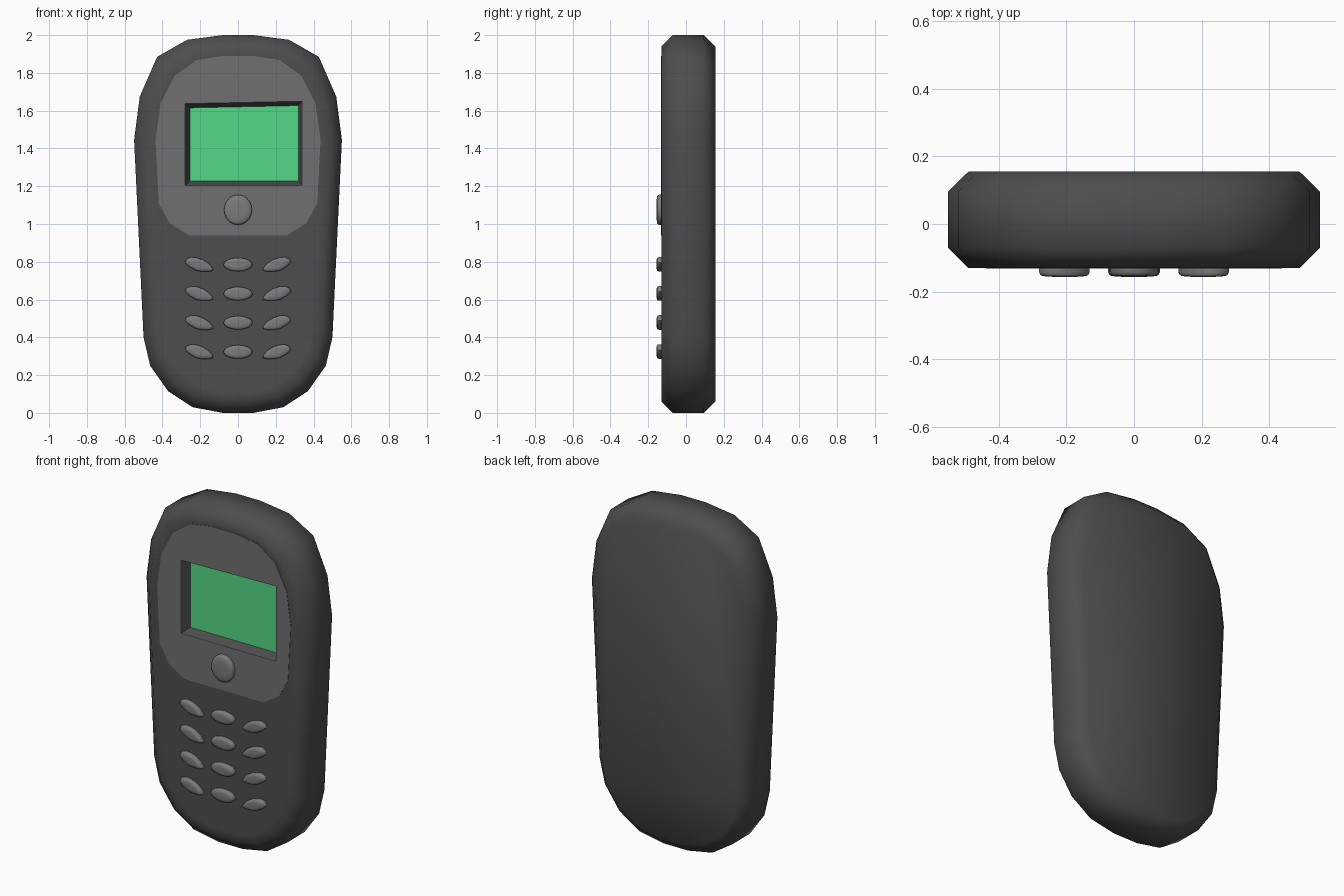
import bpy, bmesh, math
from math import radians, cos, sin, pi

if "Cube" in bpy.data.objects:
    bpy.data.objects.remove(bpy.data.objects["Cube"])


def material(name, rgb):
    m = bpy.data.materials.new(name)
    m.diffuse_color = (*rgb, 1)
    m.use_nodes = True
    m.node_tree.nodes["Principled BSDF"].inputs["Base Color"].default_value = m.diffuse_color
    return m


DARK = material("dark_grey", (0.075, 0.075, 0.075))
MID = material("mid_grey", (0.16, 0.16, 0.16))
KEY = material("key_grey", (0.2, 0.2, 0.2))
GREEN = material("screen_green", (0.09, 0.68, 0.24))


def loft(name, rings, mat=None, angle=60):
    """Skin a closed solid through rings given as (outline of x,z points, y)."""
    bm = bmesh.new()
    loops = [[bm.verts.new((x, y, z)) for x, z in pts] for pts, y in rings]
    n = len(loops[0])
    for a, b in zip(loops, loops[1:]):
        for i in range(n):
            j = (i + 1) % n
            bm.faces.new((a[i], a[j], b[j], b[i]))
    bm.faces.new(loops[0])
    bm.faces.new(loops[-1])
    bmesh.ops.recalc_face_normals(bm, faces=bm.faces)
    me = bpy.data.meshes.new(name)
    bm.to_mesh(me)
    bm.free()
    ob = bpy.data.objects.new(name, me)
    bpy.context.collection.objects.link(ob)
    if mat:
        me.materials.append(mat)
    smooth(ob, angle)
    return ob


def activate(ob):
    bpy.ops.object.select_all(action='DESELECT')
    ob.select_set(True)
    bpy.context.view_layer.objects.active = ob


def smooth(ob, angle):
    activate(ob)
    bpy.ops.object.shade_smooth_by_angle(angle=radians(angle))


def mirrored(half):
    return half + [(-x, z) for x, z in reversed(half)]


def scaled(pts, sx, sz, cx=0.0, cz=1.0):
    return [(cx + (x - cx) * sx, cz + (z - cz) * sz) for x, z in pts]


def cut(ob, cutter, angle):
    mod = ob.modifiers.new("cut", 'BOOLEAN')
    mod.object = cutter
    mod.operation = 'DIFFERENCE'
    mod.solver = 'EXACT'
    activate(ob)
    bpy.ops.object.modifier_apply(modifier=mod.name)
    smooth(ob, angle)


# Chamfered body shell
outline = mirrored([(0.08, 2.0), (0.27, 1.975), (0.428, 1.885), (0.52, 1.675),
                    (0.55, 1.445), (0.50, 0.40), (0.465, 0.25), (0.37, 0.115),
                    (0.24, 0.03), (0.08, 0.0)])
body = loft("body", [(scaled(outline, 0.80, 0.89), -0.13),
                     (scaled(outline, 0.89, 0.94), -0.13),
                     (outline, -0.07), (outline, 0.095),
                     (scaled(outline, 0.89, 0.94), 0.155)], DARK)

# Lighter face panel, almost flush with the body
panel_outline = mirrored([(0.08, 1.89), (0.22, 1.868), (0.335, 1.785), (0.41, 1.64),
                          (0.437, 1.445), (0.42, 1.11), (0.362, 1.005), (0.26, 0.94)])
panel = loft("face_panel", [(panel_outline, -0.132), (panel_outline, -0.125)], MID, 30)

# Tapered screen recess cut through panel and body
rim = [(-0.28, 1.205), (0.34, 1.205), (0.34, 1.65), (-0.28, 1.637)]
floor = [(-0.255, 1.228), (0.32, 1.228), (0.32, 1.627), (-0.255, 1.615)]
cutter = loft("screen_cutter", [(rim, -0.15), (rim, -0.132), (floor, -0.08)])
cutter.hide_render = True
cut(body, cutter, 60)
cut(panel, cutter, 30)
bpy.data.objects.remove(cutter)

# Green screen at the bottom of the recess
loft("screen", [(floor, -0.082), (floor, -0.075)], GREEN, 30)


# Keys: domed caps from an outline around a centre
def key(name, pts, cx, cz):
    pts = [(cx + x, cz + z) for x, z in pts]
    profile = [(1, -0.115), (1, -0.142), (0.95, -0.150), (0.86, -0.154), (0.5, -0.156)]
    return loft(name, [(scaled(pts, s, s, cx, cz), y) for s, y in profile], KEY)


def ellipse(rx, rz, n=16):
    return [(rx * cos(2 * pi * i / n), rz * sin(2 * pi * i / n)) for i in range(n)]


key("menu_button", ellipse(0.074, 0.08, 20), 0, 1.075)

leaf = [(-0.078, 0.008), (-0.07, 0.027), (-0.045, 0.037), (-0.015, 0.034),
        (0.02, 0.022), (0.05, 0.002), (0.07, -0.022), (0.072, -0.034),
        (0.05, -0.04), (0.01, -0.04), (-0.02, -0.034), (-0.055, -0.014)]
leaf_right = [(-x, z) for x, z in leaf]
for row in range(4):
    z = 0.788 - row * 0.154
    key(f"key_left_{row + 1}", leaf, -0.203, z)
    key(f"key_middle_{row + 1}", ellipse(0.077, 0.036), 0, z - 0.003)
    key(f"key_right_{row + 1}", leaf_right, 0.203, z)
